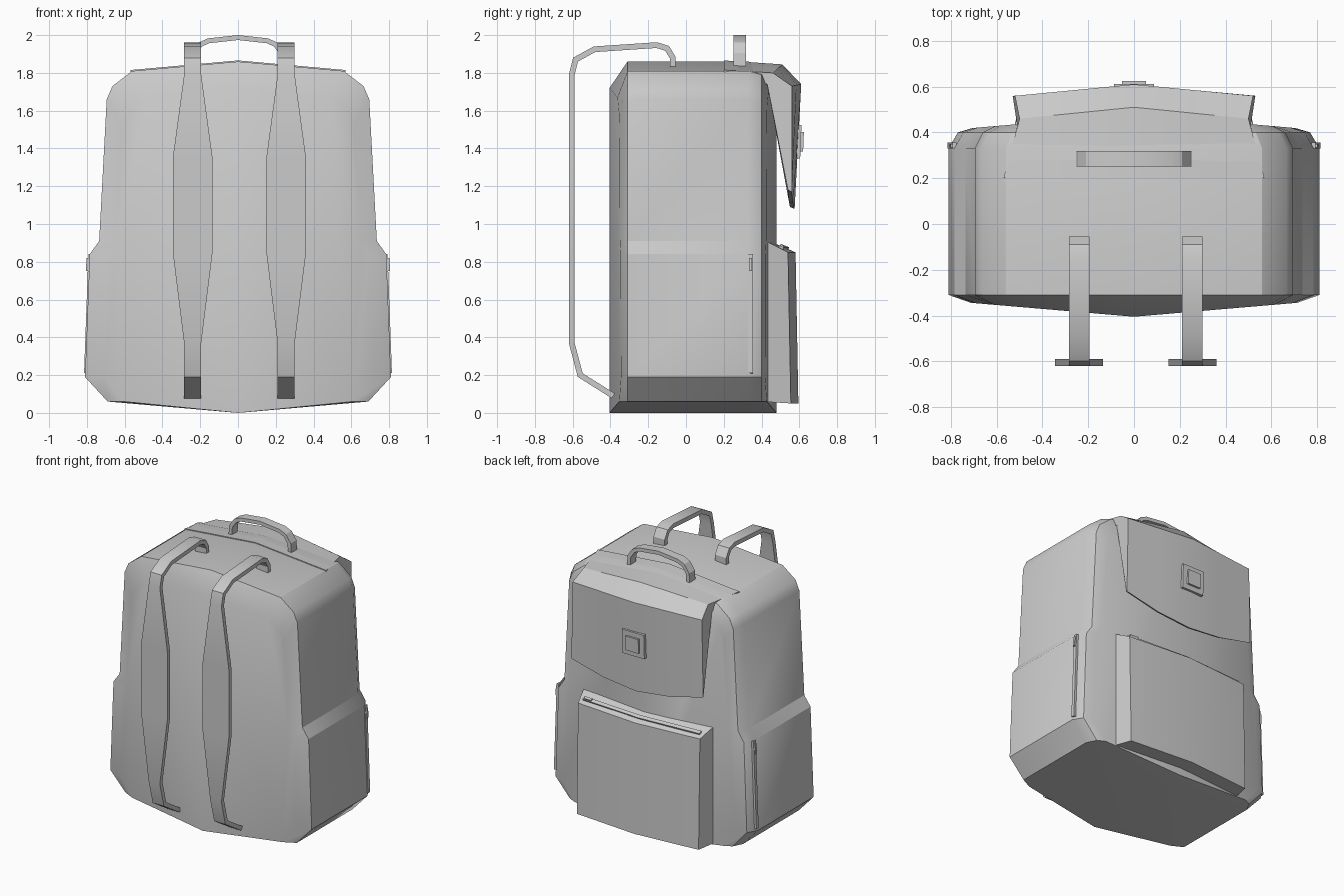
import bpy, bmesh, math
from mathutils import Vector

if "Cube" in bpy.data.objects:
    bpy.data.objects.remove(bpy.data.objects["Cube"])


def loft(name, rings, split=0, smooth=True):
    """Skin closed rings; end caps are cut from ring point 0 to point `split`."""
    bm = bmesh.new()
    vs = [[bm.verts.new(p) for p in r] for r in rings]
    n = len(rings[0])
    for a, b in zip(vs, vs[1:]):
        for i in range(n):
            j = (i + 1) % n
            bm.faces.new((a[i], a[j], b[j], b[i]))
    for r in (vs[0], vs[-1]):
        if split:
            bm.faces.new(r[:split + 1])
            bm.faces.new(r[split:] + r[:1])
        else:
            bm.faces.new(r)
    bmesh.ops.recalc_face_normals(bm, faces=bm.faces)
    me = bpy.data.meshes.new(name)
    bm.to_mesh(me)
    bm.free()
    ob = bpy.data.objects.new(name, me)
    bpy.context.collection.objects.link(ob)
    if smooth:
        bpy.ops.object.select_all(action='DESELECT')
        ob.select_set(True)
        bpy.context.view_layer.objects.active = ob
        bpy.ops.object.shade_smooth_by_angle(angle=math.radians(30))
    return ob


def mirrored(half):
    """Half ring (first and last on x = 0) to full ring."""
    return half + [(-x, y, z) for x, y, z in half[-2:0:-1]]


def strip(name, pts, side, widths, thick):
    """Flat band along a path; side is the width direction."""
    side = Vector(side)
    pts = [Vector(p) for p in pts]
    rings = []
    for i, p in enumerate(pts):
        ts = []
        if i > 0:
            ts.append((p - pts[i - 1]).normalized())
        if i < len(pts) - 1:
            ts.append((pts[i + 1] - p).normalized())
        t = sum(ts, Vector()).normalized()
        nrm = t.cross(side).normalized() * (thick / 2 / max(t.dot(ts[0]), 0.5))
        s = side * widths[i]
        rings.append([p + s + nrm, p - s + nrm, p - s - nrm, p + s - nrm])
    return loft(name, rings)


# body, with the side pockets bulging out of its lower half
profile = [(0, 0), (.69, .06), (.81, .19), (.785, .84), (.735, .91),
           (.695, 1.66), (.665, 1.73), (.56, 1.81), (0, 1.86)]
sections = [(-.345, -.06, .88, .14), (-.31, 0, 1, 0), (.33, 0, 1, 0),
            (.40, 0, .95, .02), (.42, .06, .87, .10)]
rings = []
for y, bulge, kx, drop in sections:
    rings.append(mirrored([(x * kx, y + bulge * (1 - x / .8), z - (drop if z > 1.5 else 0))
                           for x, z in profile]))
loft("body", rings, split=len(profile) - 1)

# large pocket on the rear face
rings = []
for ye, yc, hx, zb, zt, lean in [(.40, .42, .53, .06, .92, 0), (.54, .58, .49, .05, .85, .015)]:
    rings.append(mirrored([(0, yc + lean, zb), (hx, ye + lean, zb), (hx, ye, zt), (0, yc, zt)]))
loft("rear_pocket", rings, split=3)

# flap folding from the top over the rear: half width, centre y, edge y, centre z, edge z
flap = [(.57, .20, .20, 1.866, 1.815), (.50, .51, .46, 1.845, 1.80), (.52, .61, .56, 1.74, 1.73),
        (.53, .575, .56, 1.08, 1.17), (.52, .55, .54, 1.09, 1.18),
        (.51, .47, .43, 1.72, 1.74), (.56, .20, .20, 1.80, 1.76)]
rings = []
for u in (-1, -.5, 0, .5, 1):
    a = abs(u)
    rings.append([(u * hw, yc + (ye - yc) * a, zc + (ze - zc) * a ** (1.7 if zc < 1.5 else 1))
                  for hw, yc, ye, zc, ze in flap])
loft("flap", rings)

# square buckle: two stacked plates
for name, h, y0, y1 in [("buckle_plate", .088, .57, .608), ("buckle_centre", .052, .60, .622)]:
    z = 1.435
    corners = [(-h, z - h), (h, z - h), (h, z + h), (-h, z + h)]
    loft(name, [[(x, y + (q - z) * .04, q) for x, q in corners] for y in (y0, y1)])

# shoulder straps: path in y, z with half width
path = [(-.07, 1.82, .045), (-.07, 1.88, .045), (-.10, 1.93, .045), (-.155, 1.947, .045),
        (-.485, 1.925, .045), (-.585, 1.87, .045), (-.605, 1.79, .045), (-.605, 1.35, .105),
        (-.605, .85, .105), (-.605, .37, .045), (-.56, .20, .045), (-.385, .09, .045)]
for name, x in (("strap_left", -.24), ("strap_right", .255)):
    strip(name, [(x, y, z) for y, z, w in path], (1, 0, 0), [w for y, z, w in path], .03)

# top carry handle
half = [(.24, 1.82), (.235, 1.90), (.20, 1.95), (.155, 1.97), (0, 1.987)]
arc = [(-x, z) for x, z in half] + half[-2::-1]
strip("carry_handle", [(x, .285, z) for x, z in arc], (0, 1, 0), [.033] * len(arc), .026)

# zips on the side pockets, each with a small pull
for s, tag in ((-1, "left"), (1, "right")):
    strip("side_zip_" + tag, [(s * .807, .342, .21), (s * .784, .342, .84)],
          (0, 1, 0), [.013] * 2, .016)
    strip("side_zip_pull_" + tag, [(s * .797, .342, .75), (s * .794, .342, .82)],
          (0, 1, 0), [.008] * 2, .016)

# zip and pull along the top of the rear pocket
strip("rear_zip", [(-.47, .503, .874), (0, .532, .874), (.47, .503, .874)],
      (0, .9, -.42), [.013] * 3, .016)
strip("rear_zip_pull", [(.40, .511, .882), (.46, .507, .882)], (0, .9, -.42), [.01] * 2, .016)
